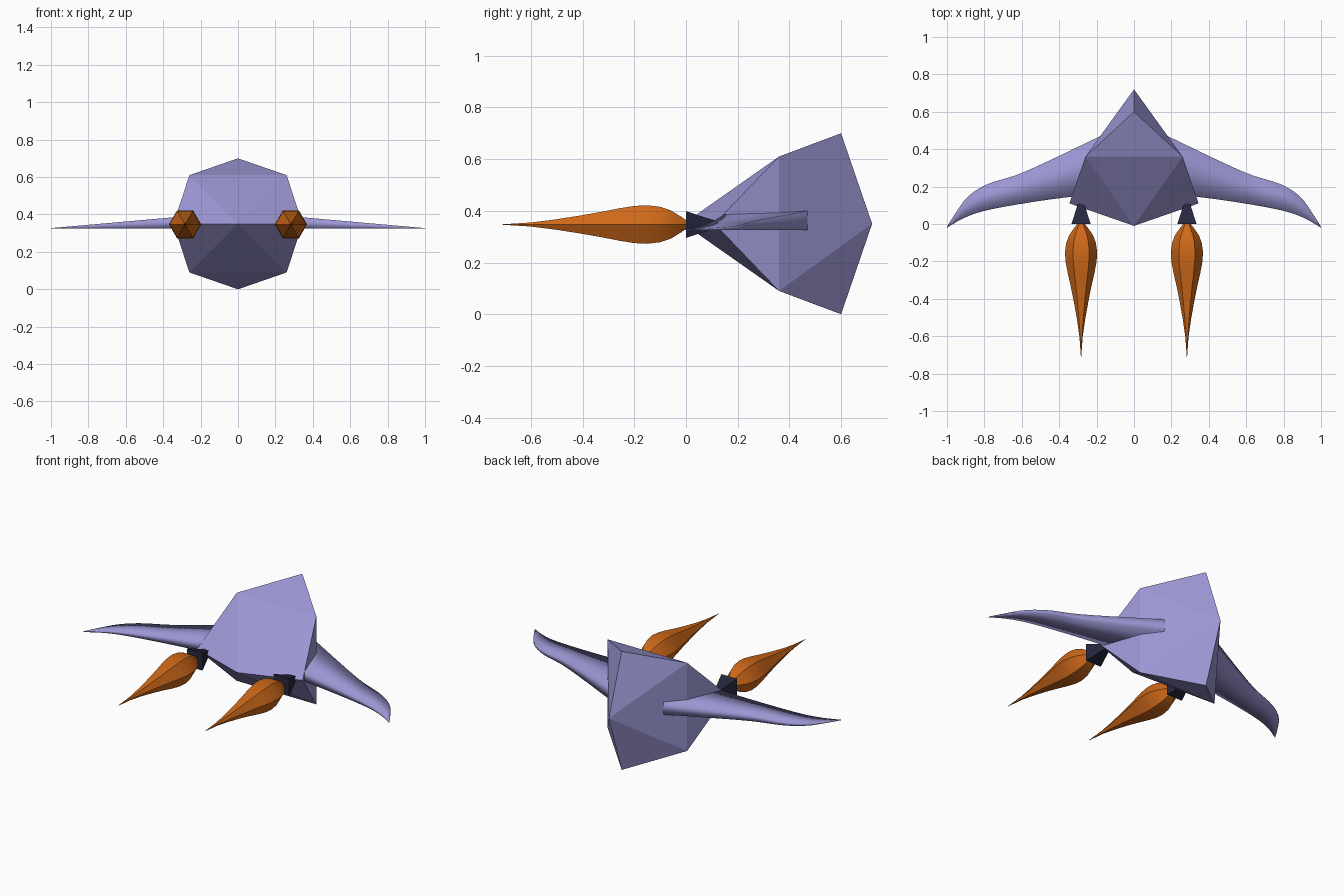
import bpy, bmesh, math
from mathutils import Vector

if "Cube" in bpy.data.objects:
    bpy.data.objects.remove(bpy.data.objects["Cube"])


def material(name, rgb):
    m = bpy.data.materials.new(name)
    m.diffuse_color = (*rgb, 1)
    m.use_nodes = True
    m.node_tree.nodes["Principled BSDF"].inputs["Base Color"].default_value = m.diffuse_color
    return m


HULL = material("hull_violet", (0.33, 0.31, 0.66))
DARK = material("nozzle_dark", (0.02, 0.02, 0.05))
FIRE = material("flame_orange", (0.62, 0.14, 0.01))


def make(name, bm, mat):
    bmesh.ops.recalc_face_normals(bm, faces=bm.faces)
    me = bpy.data.meshes.new(name)
    bm.to_mesh(me)
    bm.free()
    me.materials.append(mat)
    ob = bpy.data.objects.new(name, me)
    bpy.context.collection.objects.link(ob)
    return ob


def loft(rings):
    """Skin a list of equal-length rings and cap both ends."""
    bm = bmesh.new()
    loops = [[bm.verts.new(p) for p in r] for r in rings]
    n = len(loops[0])
    for a, b in zip(loops, loops[1:]):
        for i in range(n):
            j = (i + 1) % n
            bm.faces.new((a[i], a[j], b[j], b[i]))
    bm.faces.new(loops[0])
    bm.faces.new(loops[-1])
    return bm


def interp(points, t):
    """Smooth cubic interpolation through (position, value) points."""
    n = len(points)

    def slope(i):
        a, b = points[max(i - 1, 0)], points[min(i + 1, n - 1)]
        return (b[1] - a[1]) / (b[0] - a[0])
    for i in range(n - 1):
        (x0, v0), (x1, v1) = points[i], points[i + 1]
        if t <= x1 or i == n - 2:
            h = x1 - x0
            s = (t - x0) / h
            return (v0 * (2*s**3 - 3*s**2 + 1) + slope(i) * h * (s**3 - 2*s**2 + s)
                    + v1 * (3*s**2 - 2*s**3) + slope(i + 1) * h * (s**3 - s**2))


# faceted hull: convex skin over its corner points
bm = bmesh.new()
corners = [(0, 0.72, 0.35), (0, 0.60, 0.70), (0, 0.60, 0), (0, -0.01, 0.35)]
for s in (-1, 1):
    corners += [(s * 0.26, 0.36, 0.61), (s * 0.26, 0.36, 0.09), (s * 0.345, 0.11, 0.35)]
for c in corners:
    bm.verts.new(c)
bmesh.ops.convex_hull(bm, input=bm.verts)
make("hull", bm, HULL)

# swept wings: leading and trailing edge curves, flat underside, thinning to the tip
LEAD = [(0.15, 0.483), (0.18, 0.47), (0.43, 0.35), (0.62, 0.265), (0.79, 0.21),
        (0.89, 0.145), (0.95, 0.065), (1.0, -0.015)]
TRAIL = [(0.15, 0.16), (0.34, 0.145), (0.62, 0.105), (0.82, 0.065), (0.92, 0.027), (1.0, -0.02)]
STEPS = 28
for side, label in ((-1, "left"), (1, "right")):
    rings = []
    for k in range(STEPS + 1):
        x = 0.15 + 0.85 * k / STEPS
        yl, yt = interp(LEAD, x), interp(TRAIL, x)
        top = 0.327 + 0.075 * (1 - x) / 0.85
        rings.append([(side * x, yl, 0.325), (side * x, yl, top),
                      (side * x, yt, top), (side * x, yt, 0.325)])
    wing = make(label + "_wing", loft(rings), HULL)
    wing.data.shade_smooth()

# engine nozzles and hexagonal flames
FLAME = [(0.01, 0.012), (-0.02, 0.036), (-0.06, 0.064), (-0.10, 0.079), (-0.15, 0.086),
         (-0.20, 0.083), (-0.26, 0.072), (-0.33, 0.056), (-0.42, 0.038),
         (-0.51, 0.022), (-0.60, 0.009), (-0.71, 0.001)]


def ring(x, y, r, sides, turn=0.0):
    return [(x + r * math.cos(turn + math.tau * i / sides), y,
             0.347 + r * math.sin(turn + math.tau * i / sides)) for i in range(sides)]


for side, label in ((-1, "left"), (1, "right")):
    x = side * 0.283
    make(label + "_nozzle", loft([ring(x, 0, 0.073, 4, math.pi / 4),
                                  ring(x, 0.15, 0.004, 4, math.pi / 4)]), DARK)
    flame = make(label + "_flame", loft([ring(x, y, r, 6) for y, r in FLAME]), FIRE)
    bpy.ops.object.select_all(action='DESELECT')
    flame.select_set(True)
    bpy.context.view_layer.objects.active = flame
    bpy.ops.object.shade_smooth_by_angle(angle=math.radians(35))
